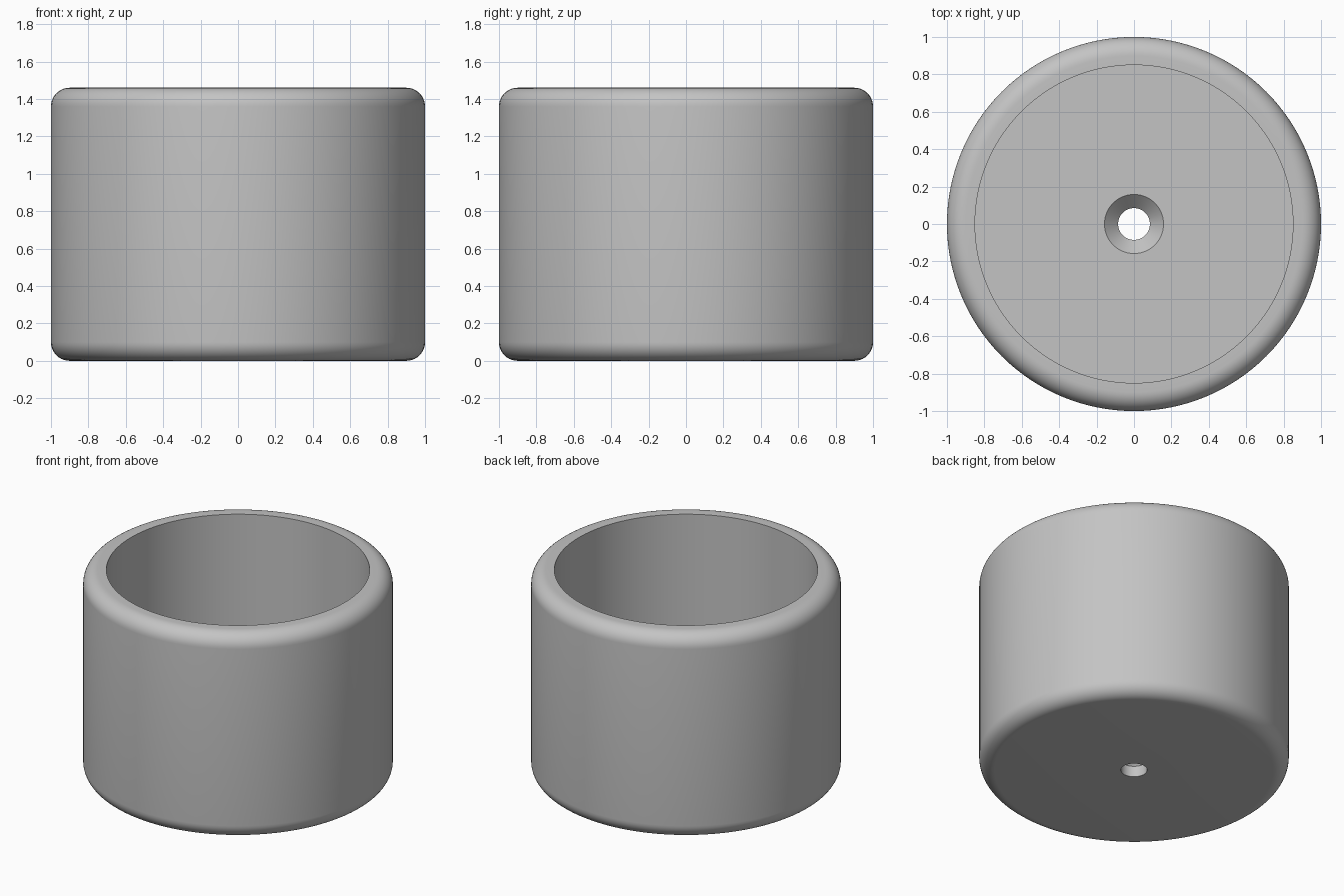
import bpy
import bmesh
from math import sin, cos, pi, radians

cube = bpy.data.objects.get("Cube")
if cube:
    bpy.data.objects.remove(cube, do_unlink=True)

# Main sizes
HEIGHT, OUTER, INNER = 1.46, 1.0, 0.85
FLOOR, ROUND = 0.15, 0.1
HOLE, SINK = 0.085, 0.158
SEGMENTS, ARC_STEPS = 128, 10

# Plain grey body colour
grey = bpy.data.materials.new("plain grey")
grey.use_nodes = True
colour = (0.55, 0.55, 0.55, 1)
grey.diffuse_color = colour
grey.node_tree.nodes["Principled BSDF"].inputs["Base Color"].default_value = colour


def arc(cx, cz, start):
    """Quarter-circle fillet points, counter-clockwise."""
    angles = [start + pi / 2 * i / ARC_STEPS for i in range(ARC_STEPS + 1)]
    return [(cx + ROUND * cos(a), cz + ROUND * sin(a)) for a in angles]


# Closed cross-section: underside, rounded outside, rim, bore, floor, countersink
profile = [(HOLE, 0)]
profile += arc(OUTER - ROUND, ROUND, -pi / 2)
profile += arc(OUTER - ROUND, HEIGHT - ROUND, 0)
profile += [(INNER, HEIGHT), (INNER, FLOOR), (SINK, FLOOR),
            (HOLE, FLOOR - (SINK - HOLE))]

# Spin the section around the vertical axis
bm = bmesh.new()
rings = []
for s in range(SEGMENTS):
    a = 2 * pi * s / SEGMENTS
    rings.append([bm.verts.new((r * cos(a), r * sin(a), z)) for r, z in profile])
for s in range(SEGMENTS):
    here, after = rings[s], rings[(s + 1) % SEGMENTS]
    for i in range(len(profile)):
        j = (i + 1) % len(profile)
        bm.faces.new((here[i], after[i], after[j], here[j]))
bmesh.ops.recalc_face_normals(bm, faces=bm.faces)

mesh = bpy.data.meshes.new("cup_body")
bm.to_mesh(mesh)
bm.free()
mesh.materials.append(grey)
cup = bpy.data.objects.new("cup_body", mesh)
bpy.context.collection.objects.link(cup)

# Smooth curved walls, crisp rim and hole edges
bpy.ops.object.select_all(action="DESELECT")
cup.select_set(True)
bpy.context.view_layer.objects.active = cup
bpy.ops.object.shade_smooth_by_angle(angle=radians(30))
